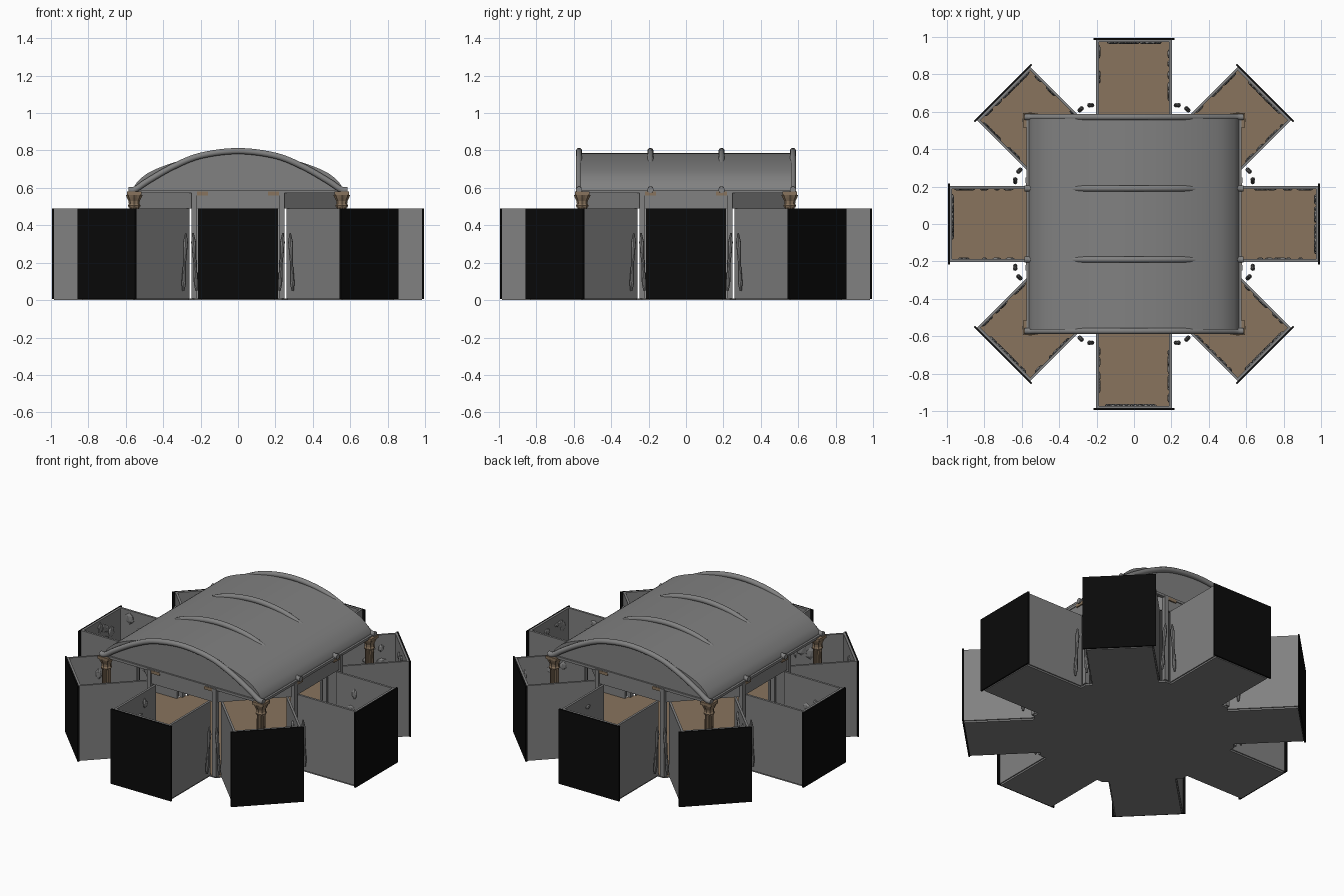
import bpy, bmesh, math, random
from mathutils import Matrix, Vector

cube = bpy.data.objects.get("Cube")
if cube:
    bpy.data.objects.remove(cube)
random.seed(4)


def material(name, rgb):
    m = bpy.data.materials.new(name)
    m.use_nodes = True
    m.diffuse_color = (*rgb, 1)
    m.node_tree.nodes["Principled BSDF"].inputs["Base Color"].default_value = (*rgb, 1)
    return m


GREY = material("stone grey", (0.22, 0.22, 0.22))
BROWN = material("warm brown", (0.25, 0.175, 0.11))
BLACK = material("black", (0.003, 0.003, 0.003))

APOTHEM = 0.57                                   # octagonal hall
SIDE = APOTHEM * math.tan(math.pi / 8)
CORNER = APOTHEM / math.cos(math.pi / 8)
ARM, END, TOP, EAVE = 0.195, 0.985, 0.49, 0.58   # alcove half width, reach, wall top


def finish(name, bm, *mats, smooth=False):
    bmesh.ops.recalc_face_normals(bm, faces=bm.faces)
    me = bpy.data.meshes.new(name)
    bm.to_mesh(me)
    bm.free()
    ob = bpy.data.objects.new(name, me)
    bpy.context.collection.objects.link(ob)
    for m in mats:
        me.materials.append(m)
    if smooth:
        bpy.ops.object.select_all(action='DESELECT')
        ob.select_set(True)
        bpy.context.view_layer.objects.active = ob
        bpy.ops.object.shade_smooth_by_angle(angle=math.radians(35))
    return ob


def turn(k, steps=8):
    return Matrix.Rotation(2 * math.pi * k / steps, 4, 'Z')


def add_box(bm, lo, hi, mat=Matrix()):
    lo, hi = Vector(lo), Vector(hi)
    m = mat @ Matrix.Translation((lo + hi) / 2) @ Matrix.Diagonal((*(hi - lo), 1))
    bmesh.ops.create_cube(bm, size=1, matrix=m)


def add_lathe(bm, profile, mat, sides=16, flute=0.0):
    rings = []
    for r, z in profile:
        ring = []
        for i in range(sides):
            a = 2 * math.pi * i / sides
            rr = r * (1 - flute * (i % 2))
            ring.append(bm.verts.new(mat @ Vector((rr * math.cos(a), rr * math.sin(a), z))))
        rings.append(ring)
    for a, b in zip(rings, rings[1:]):
        for i in range(sides):
            j = (i + 1) % sides
            bm.faces.new((a[i], a[j], b[j], b[i]))
    bm.faces.new(rings[0])
    bm.faces.new(rings[-1])


def prism(bm, points, depth):
    face = bm.faces.new([bm.verts.new(p) for p in points])
    out = bmesh.ops.extrude_face_region(bm, geom=[face])
    bmesh.ops.translate(bm, vec=depth, verts=[v for v in out["geom"] if isinstance(v, bmesh.types.BMVert)])


def mirrored(half):
    return [(-x, z) for x, z in half] + [(x, z) for x, z in reversed(half) if x > 0]


def spline(points, steps=6):
    """Smooth line through the given (x, z) points."""
    pts = [Vector(p) for p in points]
    pts = [2 * pts[0] - pts[1]] + pts + [2 * pts[-1] - pts[-2]]
    out = []
    for a, b, c, d in zip(pts, pts[1:], pts[2:], pts[3:]):
        for i in range(steps):
            t = i / steps
            out.append(0.5 * (2 * b + (c - a) * t + (2 * a - 5 * b + 4 * c - d) * t * t
                              + (3 * b - a - 3 * c + d) * t ** 3))
    return out + [pts[-2]]


# Star-shaped floor: brown on top, grey elsewhere
bm = bmesh.new()
outline = []
for k in range(8):
    for p in ((APOTHEM, -SIDE), (APOTHEM, -ARM), (END, -ARM), (END, ARM), (APOTHEM, ARM)):
        outline.append(turn(k) @ Vector((*p, 0)))
prism(bm, outline, (0, 0, 0.01))
bm.normal_update()
bmesh.ops.recalc_face_normals(bm, faces=bm.faces)
for f in bm.faces:
    f.material_index = 1 if f.normal.z > 0.5 else 0
finish("floor", bm, GREY, BROWN)

# Alcoves: side walls, end plate, inner panel and carved relief
for k in range(8):
    rot = turn(k)
    bm = bmesh.new()
    for s in (-1, 1):
        add_box(bm, (APOTHEM, s * ARM - 0.007, 0.01), (END, s * ARM + 0.007, TOP), rot)
    add_box(bm, (END - 0.012, -ARM, 0.01), (END, ARM, TOP), rot)
    finish("alcove_walls", bm, GREY)

    bm = bmesh.new()
    add_box(bm, (END, -0.217, 0.005), (END + 0.01, 0.217, TOP), rot)
    finish("end_plate", bm, BLACK)

    bm = bmesh.new()
    for i in range(34):
        size = Vector((random.uniform(0.012, 0.035), 0.01, random.uniform(0.012, 0.04)))
        z = random.uniform(0.08, 0.44)
        if i % 2:
            place = Matrix.Translation((END - 0.014, random.uniform(-0.15, 0.15), z))
            size = Vector((size.y, size.x, size.z))
        else:
            s = random.choice((-1, 1))
            place = Matrix.Translation((random.uniform(0.65, 0.94), s * (ARM - 0.008), z))
        bmesh.ops.create_icosphere(bm, subdivisions=1, radius=1,
                                   matrix=rot @ place @ Matrix.Diagonal((*size, 1)))
    finish("carved_relief", bm, GREY)

# Hall frame: a lintel on each side and a post at each corner
bm = bmesh.new()
for k in range(8):
    add_box(bm, (APOTHEM - 0.015, -SIDE, TOP), (APOTHEM, SIDE, EAVE), turn(k))
finish("lintels", bm, GREY)

bm = bmesh.new()
for k in range(8):
    c = turn(k + 0.5) @ Vector((CORNER - 0.005, 0, 0))
    add_box(bm, c + Vector((-0.014, -0.014, 0.01)), c + Vector((0.014, 0.014, EAVE)))
finish("hall_posts", bm, GREY)

bm = bmesh.new()
for k in range(4):
    for s in (-1, 1):
        add_box(bm, (APOTHEM - 0.05, s * 0.19 - 0.03, 0.56), (APOTHEM + 0.008, s * 0.19 + 0.03, EAVE), turn(k, 4))
finish("door_brackets", bm, BROWN)

# Slim carved ornaments between the alcoves
bm = bmesh.new()
for k in range(8):
    for s in (-1, 1):
        place = turn(k) @ Matrix.Translation((0.635, s * 0.222, 0.05)) @ Matrix.Rotation(s * -0.06, 4, 'X')
        add_lathe(bm, [(0.006, 0), (0.012, 0.04), (0.008, 0.15), (0.013, 0.26), (0.004, 0.31)], place, 8)
finish("slim_ornaments", bm, GREY, smooth=True)

# Fluted corner columns with flared capitals
bm = bmesh.new()
caps = bmesh.new()
for k in range(4):
    place = turn(k + 0.5, 4) @ Matrix.Translation((0.785, 0, 0)) @ turn(0.5, 4)
    add_lathe(bm, [(0.038, 0.01), (0.038, 0.03), (0.029, 0.045), (0.026, 0.5)], place, 24, 0.12)
    add_lathe(caps, [(0.03, 0.495), (0.034, 0.505), (0.029, 0.515), (0.03, 0.53), (0.04, 0.55), (0.045, 0.562)],
              place, 16, 0.12)
    add_box(caps, (-0.038, -0.038, 0.562), (0.038, 0.038, EAVE), place)
finish("corner_columns", bm, BROWN)
finish("column_capitals", caps, BROWN)

# Vaulted roof with solid gables
vault = mirrored([(0.562, EAVE), (0.558, 0.6), (0.535, 0.635), (0.48, 0.68), (0.39, 0.72),
                  (0.28, 0.753), (0.15, 0.778), (0, 0.786)])
bm = bmesh.new()
prism(bm, [(p.x, -0.565, p.y) for p in spline(vault, 4)], (0, 1.13, 0))
finish("vaulted_roof", bm, GREY, smooth=True)

# Eave beams around the roof
bm = bmesh.new()
for k in range(4):
    add_box(bm, (0.555, -0.575, 0.572), (0.575, 0.575, 0.588), turn(k, 4))
finish("eave_beams", bm, GREY)

# Arched ribs across the roof
arch = spline(mirrored([(0.585, 0.59), (0.55, 0.592), (0.48, 0.638), (0.35, 0.712), (0.2, 0.772), (0, 0.797)]))
cu = bpy.data.curves.new("roof_ribs", 'CURVE')
cu.dimensions = '3D'
cu.bevel_depth = 0.017
cu.bevel_resolution = 3
cu.use_fill_caps = True
for y in (-0.572, -0.19, 0.19, 0.572):
    sp = cu.splines.new('POLY')
    sp.points.add(len(arch) - 1)
    for point, p in zip(sp.points, arch):
        point.co = (p.x, y, p.y, 1)
    sp.use_smooth = True
cu.materials.append(GREY)
bpy.context.collection.objects.link(bpy.data.objects.new("roof_ribs", cu))
